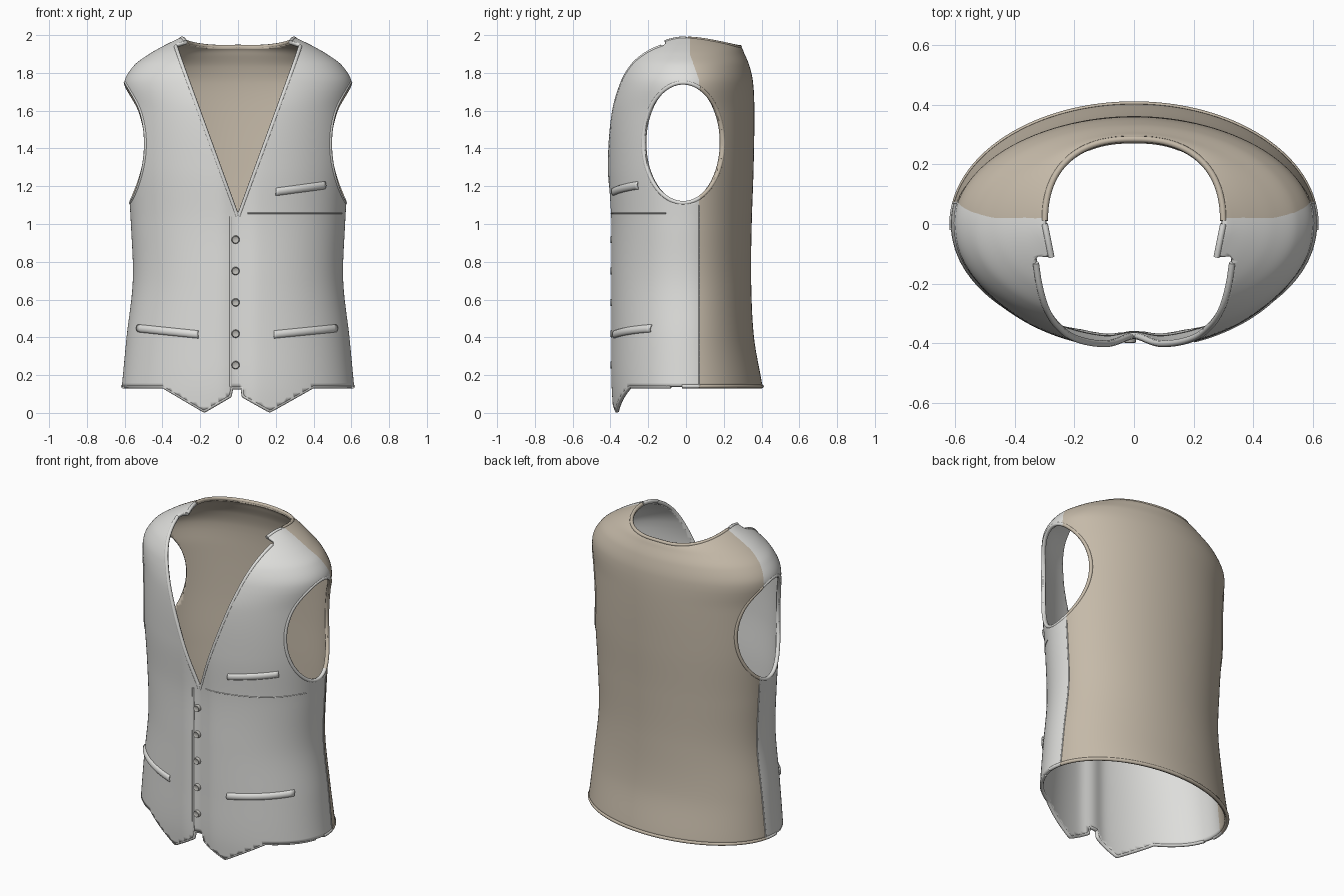
import bpy, bmesh, math
from mathutils import Vector

if "Cube" in bpy.data.objects:
    bpy.data.objects.remove(bpy.data.objects["Cube"])


def material(name, rgb):
    m = bpy.data.materials.new(name)
    m.use_nodes = True
    m.diffuse_color = (*rgb, 1)
    bsdf = m.node_tree.nodes["Principled BSDF"]
    bsdf.inputs["Base Color"].default_value = (*rgb, 1)
    bsdf.inputs["Roughness"].default_value = 0.8
    return m


GREY = material("light grey cloth", (0.73, 0.73, 0.71))
BEIGE = material("beige lining", (0.56, 0.49, 0.395))
BUTTON = material("button grey", (0.5, 0.49, 0.46))

# Body profile: height, half width, front depth, back depth
PROFILE = [(-.05, .635, .385, .43), (.14, .615, .4, .405), (.4, .59, .402, .36),
           (.7, .557, .402, .345), (1.0, .567, .402, .348), (1.3, .585, .418, .358),
           (1.6, .59, .415, .362), (1.75, .602, .382, .355), (1.84, .55, .345, .335),
           (1.9, .47, .3, .31), (1.94, .4, .25, .29), (1.97, .34, .19, .25),
           (1.99, .295, .14, .2), (2.0, .25, .1, .15)]


def slope(i):
    lo, hi = PROFILE[max(i - 1, 0)], PROFILE[min(i + 1, len(PROFILE) - 1)]
    return [(hi[k] - lo[k]) / (hi[0] - lo[0]) for k in (1, 2, 3)]


def section(z):
    """Smoothly interpolated half width, front depth and back depth."""
    i = 0
    while i < len(PROFILE) - 2 and z > PROFILE[i + 1][0]:
        i += 1
    p, q = PROFILE[i], PROFILE[i + 1]
    h = q[0] - p[0]
    t = min(max((z - p[0]) / h, 0), 1)
    u, s0, s1 = 1 - t, slope(i), slope(i + 1)
    return [p[k + 1] * u * u * (1 + 2 * t) + q[k + 1] * t * t * (3 - 2 * t)
            + h * t * u * (s0[k] * u - s1[k] * t) for k in range(3)]


def ring_point(ang, z):
    a, f, b = section(z)
    x, s = a * math.cos(ang), math.sin(ang)
    y = s * (b if s > 0 else f)
    if s < 0:
        y += .02 * math.exp(-(x / .06) ** 2)     # shallow dip at the closure
    return Vector((x, y, z))


def front(x, z, lift=0):
    """Point on the front surface, pushed outwards by lift."""
    ang = -math.acos(max(-1, min(1, x / section(z)[0])))
    return ring_point(ang, z) + lift * Vector((math.cos(ang) * .6, math.sin(ang), 0)).normalized()


def side(sign, y, z):
    a, f, b = section(z)
    return Vector((sign * a * math.sqrt(max(0, 1 - (y / (b if y > 0 else f)) ** 2)), y, z))


def top(x, y):
    """Point on the shoulder surface above a plan position."""
    lo, hi = 1.6, 2.0
    for _ in range(30):
        z = (lo + hi) / 2
        a, f, b = section(z)
        inside = (x / a) ** 2 + (y / (b if y > 0 else f)) ** 2 < 1
        lo, hi = (z, hi) if inside else (lo, z)
    return Vector((x, y, lo - .007))


def add_object(name, bm, *mats):
    me = bpy.data.meshes.new(name)
    bm.to_mesh(me)
    bm.free()
    ob = bpy.data.objects.new(name, me)
    bpy.context.collection.objects.link(ob)
    for m in mats:
        me.materials.append(m)
    return ob


def smooth(ob, degrees):
    bpy.ops.object.select_all(action='DESELECT')
    ob.select_set(True)
    bpy.context.view_layer.objects.active = ob
    bpy.ops.object.shade_smooth_by_angle(angle=math.radians(degrees))


def grid(bm, rows, closed=False):
    vs = [[bm.verts.new(p) for p in r] for r in rows]
    n = len(vs[0])
    for r0, r1 in zip(vs, vs[1:]):
        for j in range(n if closed else n - 1):
            k = (j + 1) % n
            bm.faces.new((r0[j], r0[k], r1[k], r1[j]))


def tube(name, pts, radius, mat):
    cu = bpy.data.curves.new(name, 'CURVE')
    cu.dimensions = '3D'
    cu.bevel_depth, cu.bevel_resolution, cu.use_fill_caps = radius, 2, True
    sp = cu.splines.new('POLY')
    sp.points.add(len(pts) - 1)
    for q, p in zip(sp.points, pts):
        q.co = (*p, 1)
    cu.materials.append(mat)
    bpy.context.collection.objects.link(bpy.data.objects.new(name, cu))


def carve(bm, f, remove=True):
    """Cut the cloth along f = 0 and drop the side where f is negative."""
    new = set()
    for e in list(bm.edges):
        a, b = e.verts
        if (f(a.co) < 0) != (f(b.co) < 0):
            lo, hi = 0, 1
            for _ in range(14):
                t = (lo + hi) / 2
                same = (f(a.co.lerp(b.co, t)) < 0) == (f(a.co) < 0)
                lo, hi = (t, hi) if same else (lo, t)
            new.add(bmesh.utils.edge_split(e, a, min(max(lo, .01), .99))[1])
    for face in list(bm.faces):
        ends = [v for v in face.verts if v in new]
        if len(ends) == 2:
            bmesh.utils.face_split(face, ends[0], ends[1])
    if remove:
        gone = [v for v in bm.verts if v not in new and f(v.co) < 0]
        bmesh.ops.delete(bm, geom=gone, context='VERTS')


# Outlines of the seams and openings
HEM = [(-.62, .14), (-.4, .14), (-.18, .012), (-.045, .09), (-.035, .135), (.025, .135),
       (.03, .09), (.17, .012), (.4, .14), (.62, .14)]
ARM_Y, ARM_Z, ARM_RY, ARM_RZ = -.015, 1.43, .208, .315
APEX, FLARE, NECK_X, NECK_Y, NECK_POWER, NOTCH = 1.04, .368, .3, .285, 2.4, -.11


def seam(p):
    return p.y - .07 + .05 * min(max((p.z - 1.76) / .14, 0), 1)


def armhole(p):
    return ((p.y - ARM_Y) / ARM_RY) ** 2 + ((p.z - ARM_Z) / ARM_RZ) ** 2 - 1


def vee(p):
    return max(abs(p.x) - (p.z - APEX) * FLARE, p.y - NOTCH)


def neck(p):
    if p.y > 0:
        f = (abs(p.x) / NECK_X) ** NECK_POWER + (p.y / NECK_Y) ** NECK_POWER - 1
    else:
        f = abs(p.x) - NECK_X - .2 * p.y
    return max(f, 1.6 - p.z, NOTCH - .001 - p.y)


def hem(p):
    if p.y < 0:
        for (x0, z0), (x1, z1) in zip(HEM, HEM[1:]):
            if x0 <= p.x <= x1:
                return p.z - z0 - (z1 - z0) * (p.x - x0) / (x1 - x0)
    return p.z - .14


# Body shell with grey front and beige back
heights = [-.04 + 1.74 * i / 70 for i in range(70)] + [1.7 + .3 * i / 34 for i in range(35)]
bm = bmesh.new()
grid(bm, [[ring_point(math.tau * (j + .5) / 200, z) for j in range(200)] for z in heights], True)
carve(bm, seam, remove=False)
for opening in (armhole, vee, neck, hem):
    carve(bm, opening)
bmesh.ops.remove_doubles(bm, verts=bm.verts, dist=.0015)
for face in bm.faces:
    face.material_index = int(seam(face.calc_center_median()) > 0)
body = add_object("waistcoat_body", bm, GREY, BEIGE)
mod = body.modifiers.new("cloth", 'SOLIDIFY')
mod.thickness, mod.offset = .02, -1
smooth(body, 40)

# Rolled edges and side seams
R = .011
arc = math.acos((.07 - ARM_Y) / ARM_RY)


def arm_arc(sign, t0, t1):
    ts = [t0 + (t1 - t0) * i / 48 for i in range(49)]
    return [side(sign, ARM_Y + (ARM_RY + .004) * math.cos(t), ARM_Z + (ARM_RZ + .004) * math.sin(t))
            - Vector((sign * .008, 0, 0)) for t in ts]


for sign, word in ((1, "left"), (-1, "right")):
    tube(word + "_armhole_edge_front", arm_arc(sign, arc, math.tau - arc), R, GREY)
    tube(word + "_armhole_edge_back", arm_arc(sign, -arc, arc), R, BEIGE)
    tube(word + "_lapel_edge", [front(sign * (.004 + .9 * FLARE * i / 40), APEX + .9 * i / 40, -.008)
                                for i in range(41)], R, GREY)
    tube(word + "_side_seam", [side(sign, .07, .14 + .96 * i / 30) for i in range(31)], .004, GREY)
    tube(word + "_neck_tip_edge", [top(sign * (NECK_X + .2 * y), y) for y in
                                   [NOTCH * i / 8 for i in range(9)]], R, GREY)
angles = [.02 + (math.pi - .04) * i / 60 for i in range(61)]
tube("back_neck_edge", [top(math.copysign(NECK_X * abs(math.cos(t)) ** (2 / NECK_POWER), math.cos(t)),
                            NECK_Y * math.sin(t) ** (2 / NECK_POWER)) for t in angles], R, BEIGE)
hem_line = [(x0 + (x1 - x0) * i / 12, z0 + (z1 - z0) * i / 12)
            for (x0, z0), (x1, z1) in zip(HEM, HEM[1:]) for i in range(12)]
tube("front_hem_edge", [front(x, z, -.01) for x, z in hem_line if abs(x) < .612], R, GREY)
for name, a0, a1, mat in (("left_hem_edge", -.05, .17, GREY), ("back_hem_edge", .17, math.pi - .17, BEIGE),
                          ("right_hem_edge", math.pi - .17, math.pi + .05, GREY)):
    tube(name, [ring_point(a0 + (a1 - a0) * i / 50, .14) - ring_point(a0 + (a1 - a0) * i / 50, .14)
                * Vector((1, 1, 0)).length * .007 + Vector((0, 0, .002)) for i in range(51)], R, mat)

# Closure line and breast seam
tube("closure_edge", [front(-.04, .14 + .9 * i / 30) for i in range(31)], .006, GREY)
tube("breast_seam", [front(.05 + .5 * i / 30, 1.057) for i in range(31)], .003, GREY)


# Pocket welts: rounded bands following the cloth
def welt(name, x0, z0, x1, z1, height=.046):
    rows = [[front(x0 + (x1 - x0) * j / 20, z0 + (z1 - z0) * j / 20 + height * (i / 8 - .5),
                   -.004 + .016 * math.sin(math.pi * i / 8) ** .5) for j in range(21)]
            for i in range(9)]
    b = bmesh.new()
    grid(b, rows)
    ob = add_object(name, b, GREY)
    m = ob.modifiers.new("thickness", 'SOLIDIFY')
    m.thickness = .008
    smooth(ob, 50)


welt("left_breast_pocket", .2, 1.17, .46, 1.205)
welt("left_hip_pocket", .19, .415, .52, .448)
welt("right_hip_pocket", -.53, .448, -.21, .415)

# Buttons
for i in range(5):
    b = bmesh.new()
    bmesh.ops.create_cone(b, cap_ends=True, segments=20, radius1=.022, radius2=.018, depth=.018)
    lid = max(b.faces, key=lambda f: f.calc_center_median().z)
    bmesh.ops.inset_region(b, faces=[lid], thickness=.006, depth=-.004)
    ob = add_object("button_%d" % (i + 1), b, BUTTON)
    ob.rotation_euler.x = math.pi / 2
    ob.location = front(-.013, .253 + .166 * i, .008)
    smooth(ob, 35)
